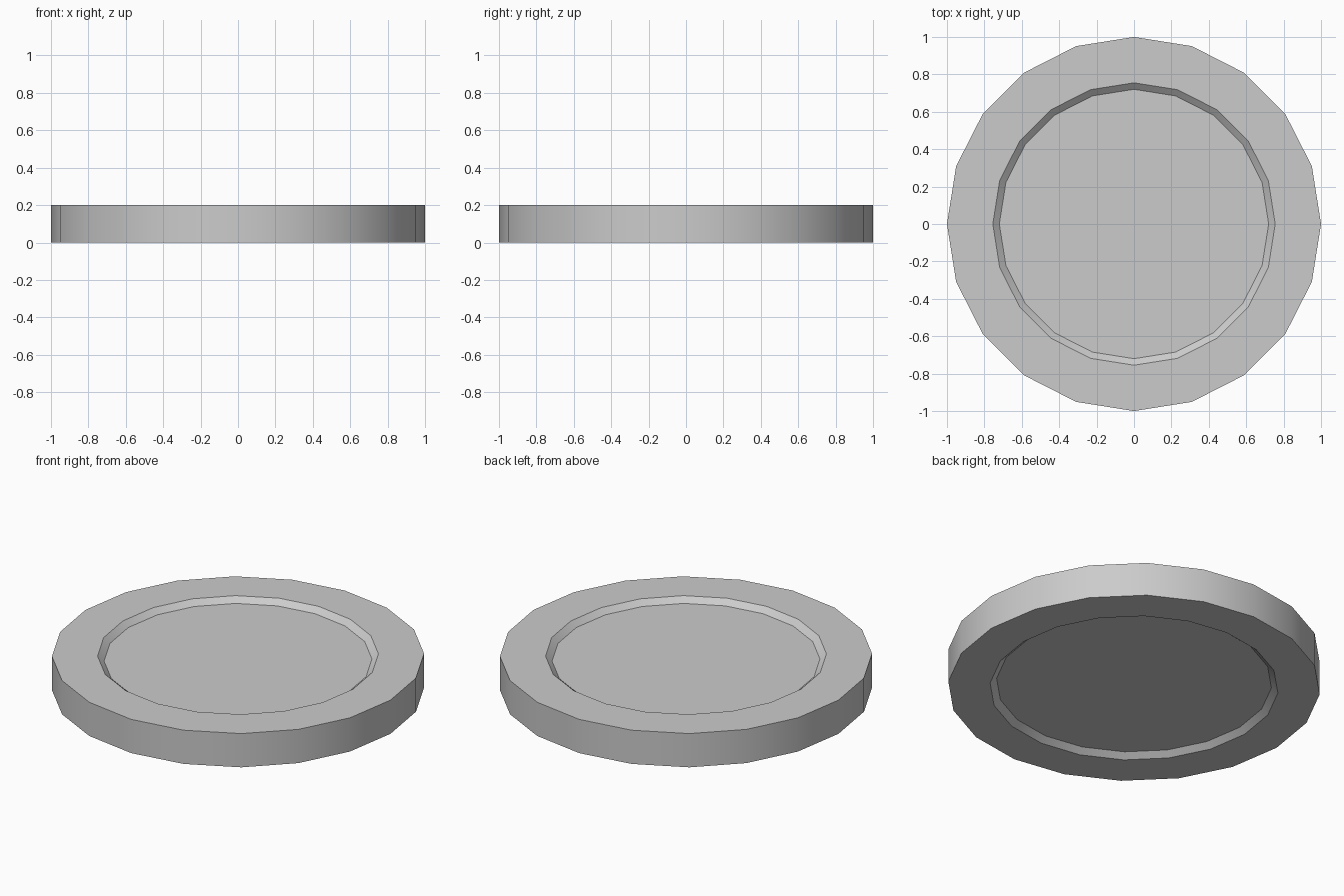
import bpy, bmesh, math

if "Cube" in bpy.data.objects:
    bpy.data.objects.remove(bpy.data.objects["Cube"])

SIDES = 20

# Half-section (radius, z) from the bottom recess round to the top recess
profile = [(0.74, 0.03), (0.775, 0.0), (1.0, 0.0),
           (1.0, 0.2), (0.755, 0.2), (0.72, 0.17)]

bm = bmesh.new()
rings = []
for r, z in profile:
    rings.append([bm.verts.new((r * math.cos(2 * math.pi * i / SIDES),
                                r * math.sin(2 * math.pi * i / SIDES), z))
                  for i in range(SIDES)])

# Rim, edge and recess walls
for a, b in zip(rings, rings[1:]):
    for i in range(SIDES):
        j = (i + 1) % SIDES
        bm.faces.new((a[i], a[j], b[j], b[i]))

# Recessed floors on both sides
bm.faces.new(rings[0][::-1])
bm.faces.new(rings[-1])
bmesh.ops.recalc_face_normals(bm, faces=bm.faces[:])

mesh = bpy.data.meshes.new("round_disc")
bm.to_mesh(mesh)
bm.free()
disc = bpy.data.objects.new("round_disc", mesh)
bpy.context.collection.objects.link(disc)

# Smooth around the edge, crisp at the rims
bpy.context.view_layer.objects.active = disc
disc.select_set(True)
bpy.ops.object.shade_smooth_by_angle(angle=math.radians(30))
